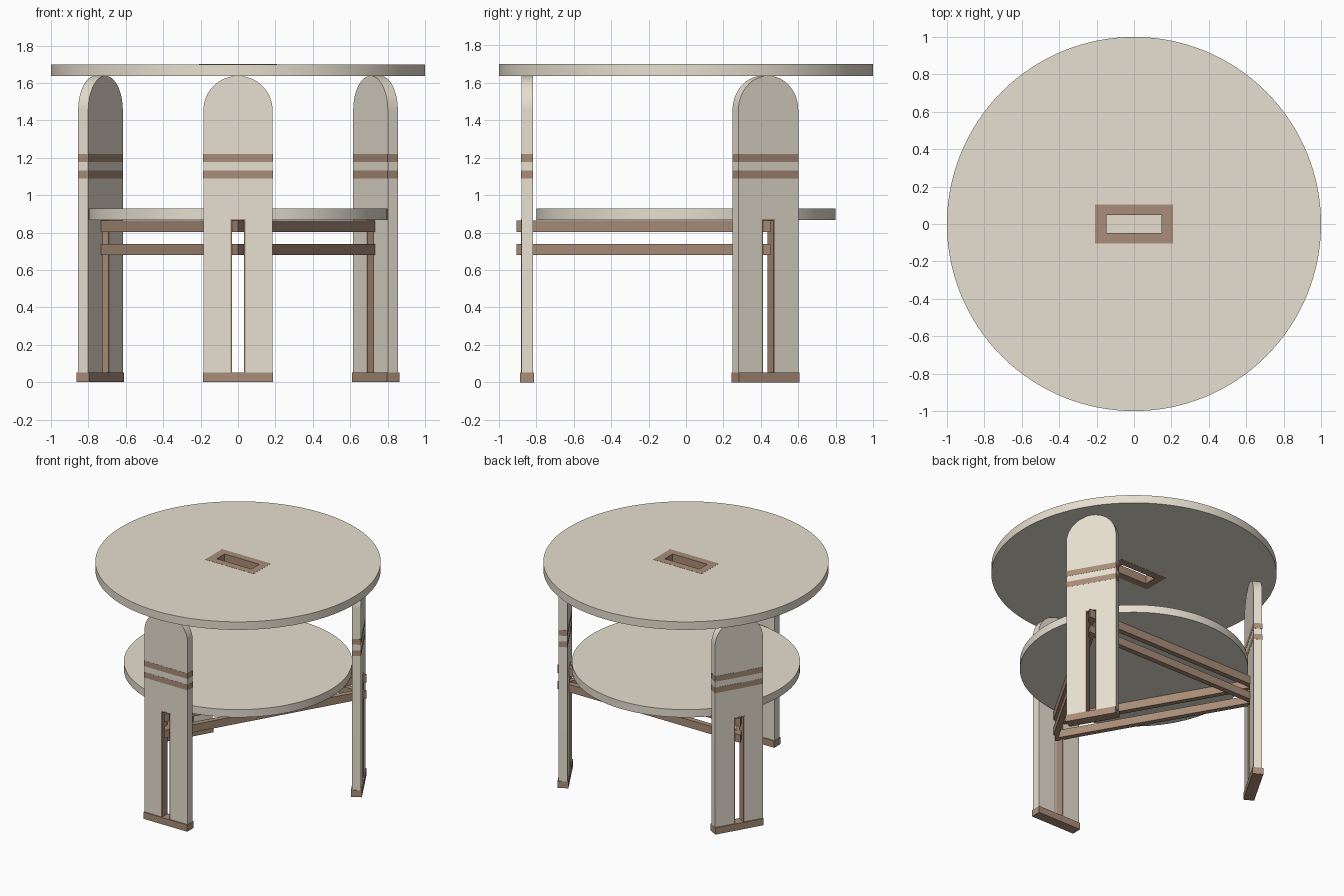
import bpy
from math import sin, cos, pi, radians
from mathutils import Matrix

if "Cube" in bpy.data.objects:
    bpy.data.objects.remove(bpy.data.objects["Cube"])


def material(name, rgb):
    m = bpy.data.materials.new(name)
    m.diffuse_color = (*rgb, 1)
    m.use_nodes = True
    m.node_tree.nodes["Principled BSDF"].inputs["Base Color"].default_value = m.diffuse_color
    return m


CREAM = material("cream", (0.80, 0.74, 0.63))
BROWN = material("brown", (0.40, 0.27, 0.19))


def arc(r, n, a0=0, a1=2 * pi, cx=0, cy=0, closed=True):
    steps = n if closed else n - 1
    return [(cx + r * cos(a0 + (a1 - a0) * i / steps),
             cy + r * sin(a0 + (a1 - a0) * i / steps)) for i in range(n)]


def rect(x0, x1, y0, y1):
    return [(x0, y0), (x1, y0), (x1, y1), (x0, y1)]


def plate(name, loops, z0, z1, mat, matrix=Matrix()):
    """Flat plate from an outline plus optional hole outlines, thickness z0..z1."""
    cu = bpy.data.curves.new(name, 'CURVE')
    cu.dimensions = '2D'
    cu.fill_mode = 'BOTH'
    cu.extrude = (z1 - z0) / 2
    for pts in loops:
        sp = cu.splines.new('POLY')
        sp.points.add(len(pts) - 1)
        for p, (x, y) in zip(sp.points, pts):
            p.co = (x, y, 0, 1)
        sp.use_cyclic_u = True
    ob = bpy.data.objects.new(name, cu)
    bpy.context.collection.objects.link(ob)
    bpy.ops.object.select_all(action='DESELECT')
    ob.select_set(True)
    bpy.context.view_layer.objects.active = ob
    bpy.ops.object.convert(target='MESH')
    ob = bpy.context.view_layer.objects.active
    ob.data.transform(matrix @ Matrix.Translation((0, 0, (z0 + z1) / 2)))
    ob.data.materials.clear()
    ob.data.materials.append(mat)
    bpy.ops.object.shade_smooth_by_angle(angle=radians(30))
    return ob


# Round top with framed rectangular opening, and lower shelf
frame_out = rect(-0.208, 0.208, -0.105, 0.105)
frame_in = rect(-0.148, 0.148, -0.048, 0.048)
plate("table_top", [arc(1.0, 128), frame_out], 1.638, 1.70, CREAM)
plate("top_opening_frame", [frame_out, frame_in], 1.637, 1.701, BROWN)
plate("shelf", [arc(0.8, 128)], 0.868, 0.928, CREAM)

# Triangular stretcher rings whose corners pass through the leg slots
R, W = 0.905, 0.04
for name, z0, z1 in (("upper_stretcher", 0.803, 0.866), ("lower_stretcher", 0.68, 0.74)):
    plate(name, [arc(R, 3, -pi / 2, 1.5 * pi), arc(R - 2 * W, 3, -pi / 2, 1.5 * pi)],
          z0, z1, BROWN)

# Three arched legs: slotted panel, slot lining, bands and foot
HW, S, FOOT, SLOT = 0.185, 0.04, 0.052, 0.872
panel = ([(-S, SLOT), (-S, FOOT), (-HW, FOOT)]
         + arc(HW, 33, pi, 0, 0, 1.638 - HW, closed=False)
         + [(HW, FOOT), (S, FOOT), (S, SLOT)])
T = 0.008
lining = [(-S, FOOT), (-S, SLOT), (S, SLOT), (S, FOOT),
          (S - T, FOOT), (S - T, SLOT - T), (T - S, SLOT - T), (T - S, FOOT)]
upright = Matrix.Rotation(pi / 2, 4, 'X')   # profile y -> z, thickness -> -y
for side, deg in (("front", 0), ("right", 120), ("left", 240)):
    M = Matrix.Rotation(radians(deg), 4, 'Z') @ upright
    plate(side + "_leg", [panel], 0.818, 0.88, CREAM, M)
    plate(side + "_slot_lining", [lining], 0.817, 0.881, BROWN, M)
    plate(side + "_foot", [rect(-HW - 0.002, HW + 0.002, 0, FOOT)], 0.811, 0.888, BROWN, M)
    for i, z in enumerate((1.09, 1.178)):
        plate(f"{side}_band_{i + 1}", [rect(-HW - 0.001, HW + 0.001, z, z + 0.043)],
              0.817, 0.881, BROWN, M)
